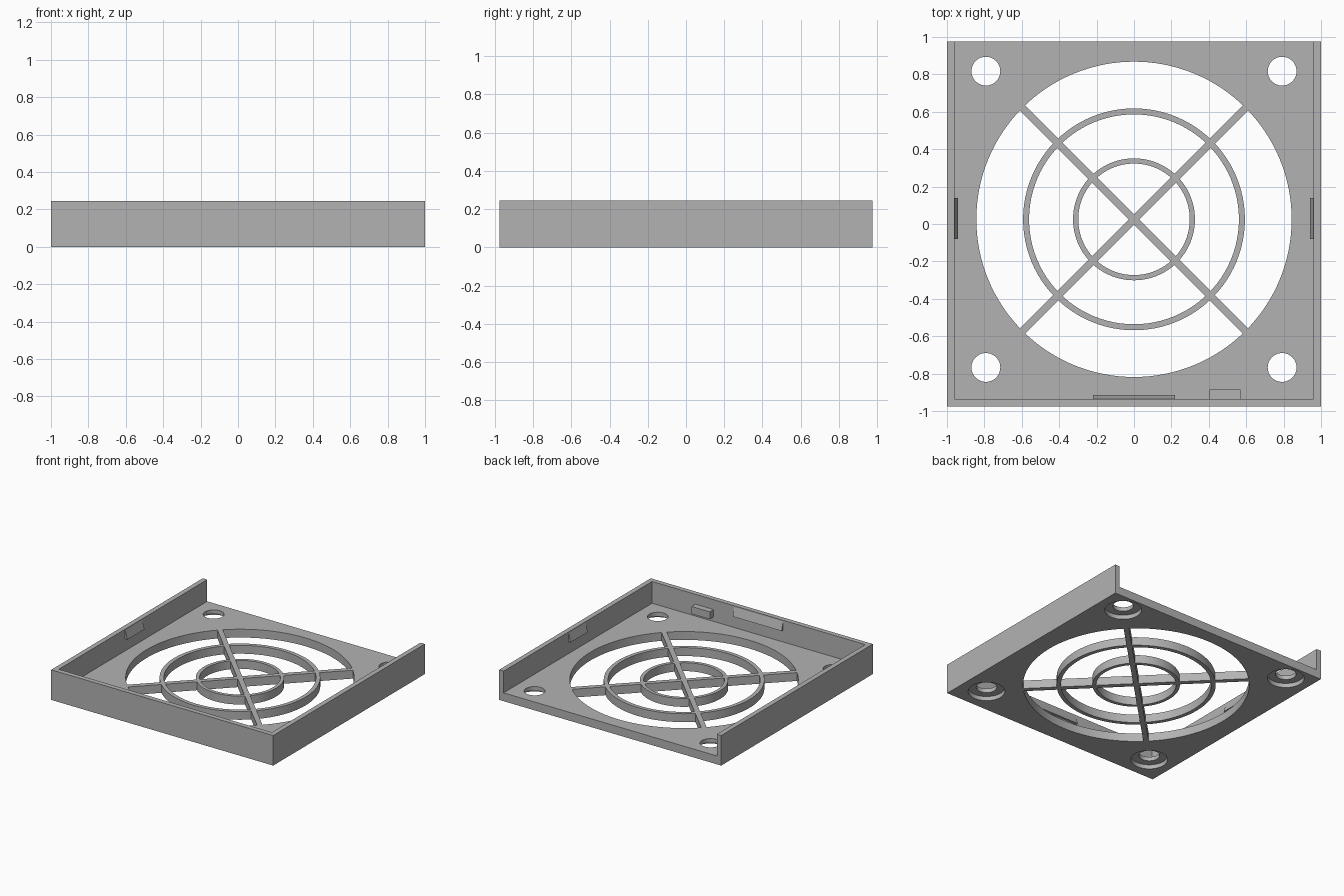
import bpy, bmesh, math
from mathutils import Matrix, Vector

old = bpy.data.objects.get("Cube")
if old:
    bpy.data.objects.remove(old, do_unlink=True)

HX, HY, HEIGHT = 1.0, 0.975, 0.245
FLOOR, WALL = 0.068, 0.04
CENTRE_Y = 0.025

grey = bpy.data.materials.new("plain grey")
grey.use_nodes = True
colour = (0.45, 0.45, 0.45, 1)
grey.diffuse_color = colour
grey.node_tree.nodes["Principled BSDF"].inputs["Base Color"].default_value = colour


def finish(name, bm):
    bmesh.ops.recalc_face_normals(bm, faces=bm.faces)
    mesh = bpy.data.meshes.new(name)
    bm.to_mesh(mesh)
    bm.free()
    mesh.materials.append(grey)
    ob = bpy.data.objects.new(name, mesh)
    bpy.context.collection.objects.link(ob)
    return ob


def box(name, low, high, turn=0.0):
    low, high = Vector(low), Vector(high)
    bm = bmesh.new()
    place = Matrix.Translation((low + high) / 2) @ Matrix.Rotation(turn, 4, "Z")
    bmesh.ops.create_cube(bm, size=1, matrix=place @ Matrix.Diagonal((*(high - low), 1)))
    return finish(name, bm)


def cylinder(name, x, y, radius, z0, z1, sides=64):
    bm = bmesh.new()
    bmesh.ops.create_cone(bm, cap_ends=True, segments=sides, radius1=radius, radius2=radius,
                          depth=z1 - z0, matrix=Matrix.Translation((x, y, (z0 + z1) / 2)))
    return finish(name, bm)


def combine(target, tool, operation):
    """Apply a boolean and remove the tool."""
    tool.hide_render = True
    mod = target.modifiers.new("combine", "BOOLEAN")
    mod.object, mod.operation, mod.solver = tool, operation, "EXACT"
    graph = bpy.context.evaluated_depsgraph_get()
    mesh = bpy.data.meshes.new_from_object(target.evaluated_get(graph))
    target.modifiers.clear()
    target.data = mesh
    bpy.data.objects.remove(tool, do_unlink=True)


def wedge(name, length, place):
    """Snap ridge: flat underside, sloping up to the wall; it sticks out along local +y."""
    bm = bmesh.new()
    profile = [(-0.01, 0.165), (0.02, 0.165), (0.0, 0.235), (-0.01, 0.235)]
    face = bm.faces.new([bm.verts.new((-length / 2, y, z)) for y, z in profile])
    ext = bmesh.ops.extrude_face_region(bm, geom=[face])["geom"]
    bmesh.ops.translate(bm, vec=(length, 0, 0),
                        verts=[g for g in ext if isinstance(g, bmesh.types.BMVert)])
    bm.transform(place)
    return finish(name, bm)


# Tray with three walls, open at the back
tray = box("tray", (-HX, -HY, 0), (HX, HY, HEIGHT))
combine(tray, box("cavity", (WALL - HX, WALL - HY, FLOOR), (HX - WALL, HY + 1, 1)), "DIFFERENCE")

# Fan opening
combine(tray, cylinder("opening", 0, CENTRE_Y, 0.843, -1, 1, 128), "DIFFERENCE")

# Screw holes, counterbored from below
for sx in (-1, 1):
    for sy in (-1, 1):
        x, y = sx * 0.792, CENTRE_Y + sy * 0.792
        combine(tray, cylinder("screw_hole", x, y, 0.077, -1, 1), "DIFFERENCE")
        combine(tray, cylinder("counterbore", x, y, 0.137, -1, 0.035), "DIFFERENCE")

# Guard rings and diagonal bars
for outer, inner in ((0.593, 0.561), (0.326, 0.298)):
    ring = cylinder("guard_ring", 0, CENTRE_Y, outer, 0, FLOOR, 96)
    combine(ring, cylinder("ring_hole", 0, CENTRE_Y, inner, -1, 1, 96), "DIFFERENCE")
for i, turn in enumerate((math.pi / 4, -math.pi / 4)):
    box("guard_bar", (-0.86, CENTRE_Y - 0.02, 0), (0.86, CENTRE_Y + 0.02, FLOOR), turn)

# Snap ridges on the three walls
wedge("front_snap_ridge", 0.44, Matrix.Translation((0, WALL - HY, 0)))
for side, name in ((1, "left_snap_ridge"), (-1, "right_snap_ridge")):
    wedge(name, 0.22, Matrix.Translation((side * (HX - WALL), 0.03, 0))
          @ Matrix.Rotation(side * math.pi / 2, 4, "Z"))

# Small stop block on the front wall
box("stop_block", (0.405, -0.945, 0.105), (0.57, -0.885, 0.165))

# Smooth the round walls, keep the edges sharp
bpy.ops.object.select_all(action="DESELECT")
for ob in bpy.context.collection.objects:
    if ob.type == "MESH" and grey.name in ob.data.materials:
        ob.select_set(True)
        bpy.context.view_layer.objects.active = ob
bpy.ops.object.shade_smooth_by_angle(angle=math.radians(30))
